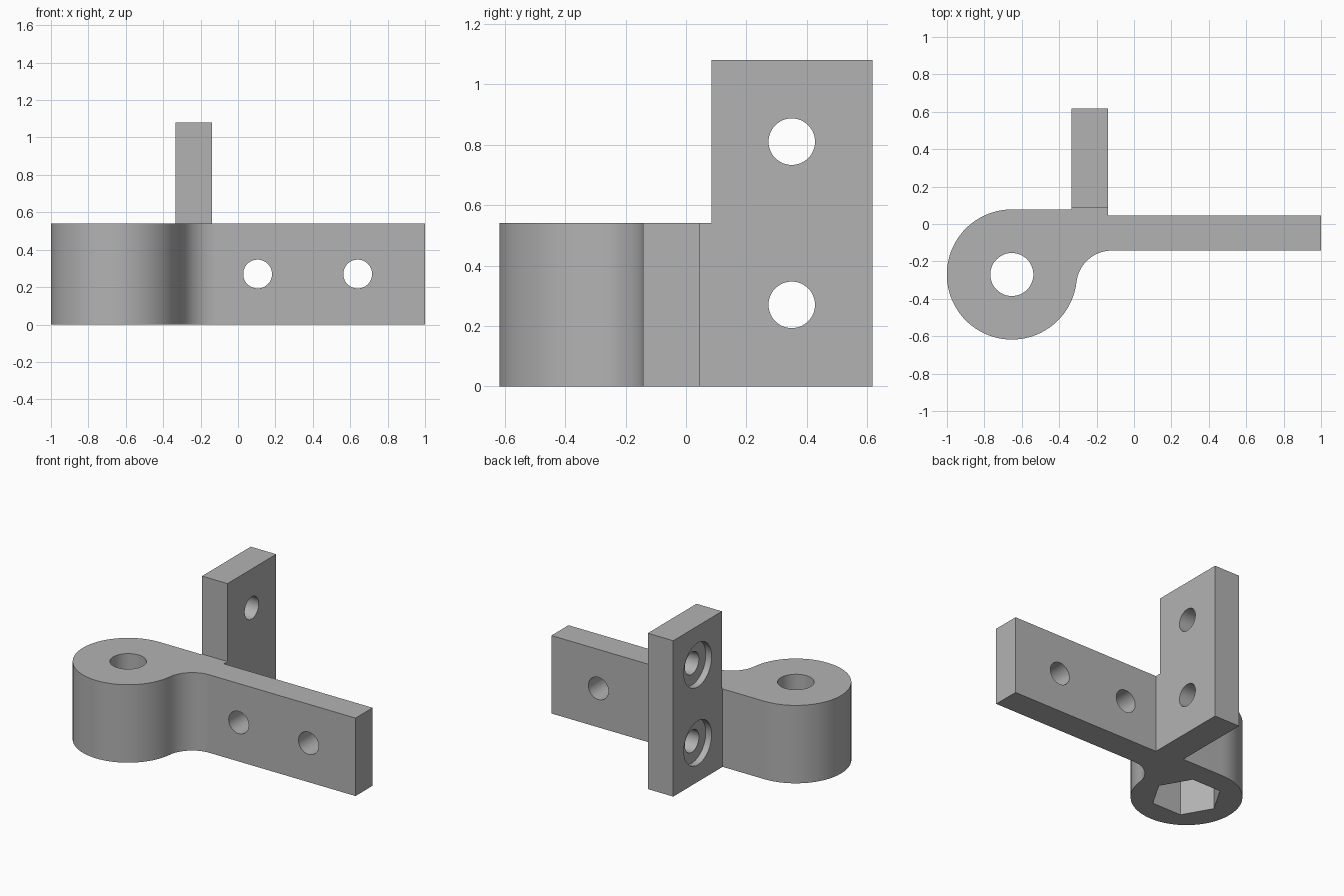
import bpy, bmesh, math
from mathutils import Matrix, Vector

if "Cube" in bpy.data.objects:
    bpy.data.objects.remove(bpy.data.objects["Cube"])

H = 0.54                      # barrel and arm height
CX, CY, R = -0.653, -0.27, 0.348   # barrel axis and radius
FR = 0.19                     # blend radius between barrel and arm
ARM_F, ARM_B = -0.142, 0.045  # arm front and back
PX0, PX1 = -0.335, -0.14      # upright plate sides

grey = bpy.data.materials.new("plain grey")
grey.diffuse_color = (0.45, 0.45, 0.45, 1)
grey.use_nodes = True
grey.node_tree.nodes["Principled BSDF"].inputs["Base Color"].default_value = grey.diffuse_color


def prism(name, pts, direction):
    """Extrude a closed 3D outline along a direction."""
    bm = bmesh.new()
    face = bm.faces.new([bm.verts.new(p) for p in pts])
    out = bmesh.ops.extrude_face_region(bm, geom=[face])
    verts = [v for v in out["geom"] if isinstance(v, bmesh.types.BMVert)]
    bmesh.ops.translate(bm, verts=verts, vec=Vector(direction))
    bmesh.ops.recalc_face_normals(bm, faces=bm.faces)
    me = bpy.data.meshes.new(name)
    bm.to_mesh(me)
    bm.free()
    ob = bpy.data.objects.new(name, me)
    bpy.context.collection.objects.link(ob)
    me.materials.append(grey)
    return ob


def drill(name, start, end, radius, sides=48):
    """Round or polygonal cutter running between two points."""
    start, end = Vector(start), Vector(end)
    axis = end - start
    rot = axis.to_track_quat('Z', 'Y').to_matrix() if abs(axis.z) < 1e-6 else Matrix.Identity(3)
    pts = [start + rot @ Vector((radius * math.cos(2 * math.pi * i / sides),
                                 radius * math.sin(2 * math.pi * i / sides), 0))
           for i in range(sides)]
    return prism(name, pts, axis)


def combine(target, other, operation):
    mod = target.modifiers.new(operation, 'BOOLEAN')
    mod.operation, mod.solver, mod.object = operation, 'EXACT', other
    bpy.context.view_layer.objects.active = target
    bpy.ops.object.modifier_apply(modifier=mod.name)
    bpy.data.objects.remove(other)


def arc(cx, cy, r, a0, a1, n):
    return [(cx + r * math.cos(a0 + (a1 - a0) * i / n),
             cy + r * math.sin(a0 + (a1 - a0) * i / n)) for i in range(n + 1)]


# Barrel, concave blend and arm as one outline
fy = ARM_F - FR
fx = CX + math.sqrt((R + FR) ** 2 - (fy - CY) ** 2)
touch = math.atan2(fy - CY, fx - CX)
outline = arc(CX, CY, R, math.pi / 2, 2 * math.pi + touch, 60)
outline += arc(fx, fy, FR, math.pi + touch, math.pi / 2, 16)[1:]
outline += [(1, ARM_F), (1, ARM_B), (PX1, ARM_B), (PX1, CY + R)]
bracket = prism("bracket", [(x, y, 0) for x, y in outline], (0, 0, H))

# Upright plate, stepped over the arm
step = [(0.0, 0), (0.618, 0), (0.618, 1.08), (0.085, 1.08), (0.085, H), (0.0, H)]
plate = prism("upright_plate", [(PX0, y, z) for y, z in step], (PX1 - PX0, 0, 0))
combine(bracket, plate, 'UNION')

# Barrel bore with a hexagonal pocket underneath
cutters = [drill("barrel_bore", (CX, CY, -0.1), (CX, CY, H + 0.1), 0.115),
           drill("hex_pocket", (CX, CY, -0.1), (CX, CY, 0.24), 0.222, 6)]
# Arm screw holes
for x in (0.105, 0.64):
    cutters.append(drill("arm_hole", (x, -0.4, 0.27), (x, 0.3, 0.27), 0.077))
# Plate screw holes with counterbores on the left side
for z in (0.27, 0.81):
    cutters.append(drill("plate_hole", (PX0 - 0.2, 0.35, z), (PX1 + 0.2, 0.35, z), 0.077))
    cutters.append(drill("counterbore", (PX0 - 0.2, 0.35, z), (PX0 + 0.045, 0.35, z), 0.152))
for c in cutters:
    combine(bracket, c, 'DIFFERENCE')

# Smooth round surfaces, crisp edges
bpy.ops.object.select_all(action='DESELECT')
bracket.select_set(True)
bpy.context.view_layer.objects.active = bracket
bpy.ops.object.shade_smooth_by_angle(angle=math.radians(30))
